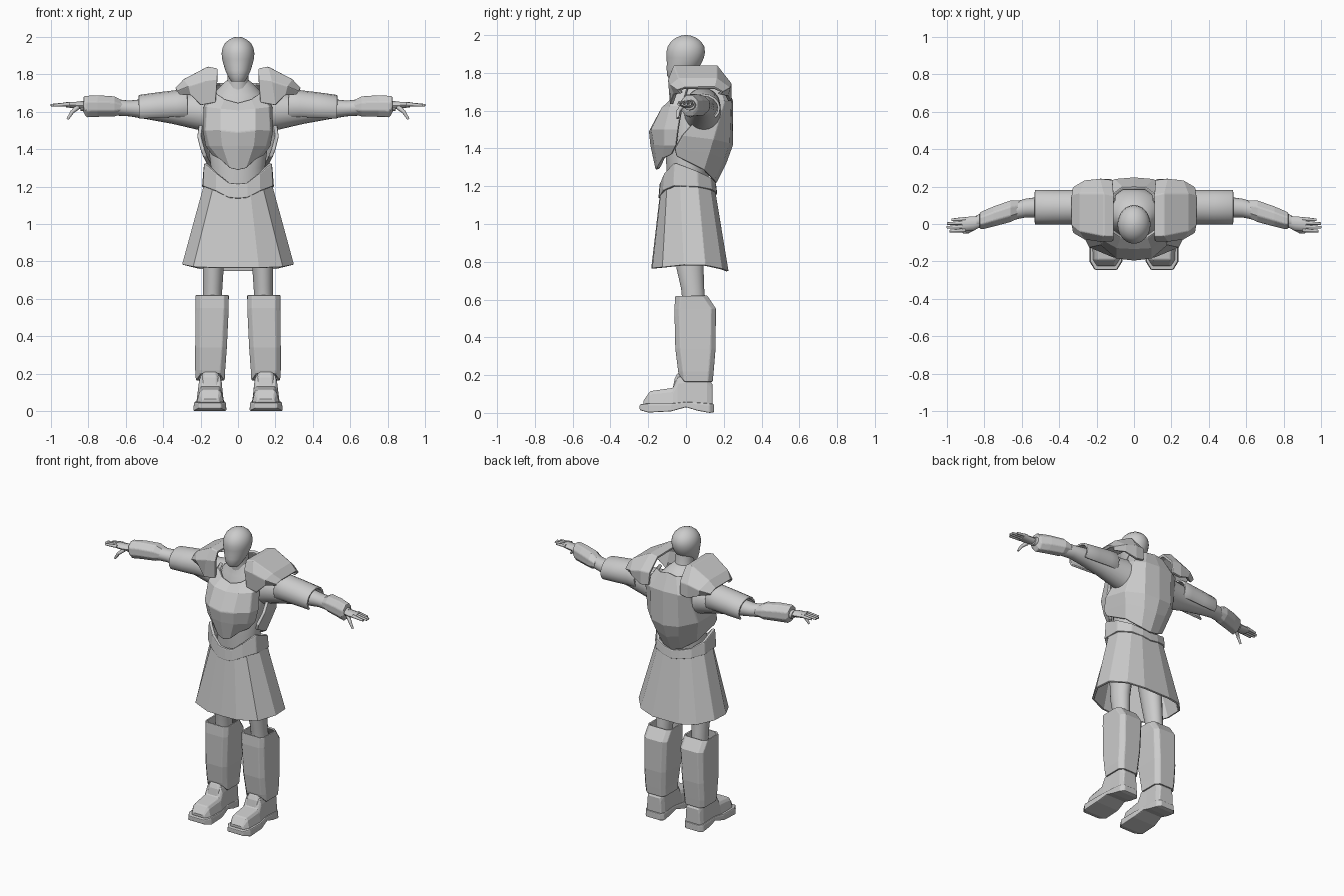
import bpy, bmesh, math
from mathutils import Vector


def finish(name, bm, mirror=False, thick=0, bevel=0, smooth=False, recalc=True):
    if recalc:
        bmesh.ops.recalc_face_normals(bm, faces=bm.faces[:])
    me = bpy.data.meshes.new(name)
    bm.to_mesh(me)
    bm.free()
    ob = bpy.data.objects.new(name, me)
    bpy.context.collection.objects.link(ob)
    if mirror:
        ob.modifiers.new("Mirror", 'MIRROR').use_axis = (True, False, False)
    if thick:
        m = ob.modifiers.new("Solidify", 'SOLIDIFY')
        m.thickness, m.offset = thick, 0
    if bevel:
        m = ob.modifiers.new("Bevel", 'BEVEL')
        m.width, m.segments, m.limit_method = bevel, 2, 'ANGLE'
        m.angle_limit = math.radians(35)
    if smooth:
        bpy.ops.object.select_all(action='DESELECT')
        ob.select_set(True)
        bpy.context.view_layer.objects.active = ob
        bpy.ops.object.shade_smooth_by_angle(angle=math.radians(45))
    return ob


def skin(name, rows, closed=True, caps=True, **kw):
    """Skin a list of point rows; closed rows make tubes, open rows make plates."""
    bm = bmesh.new()
    vs = [[bm.verts.new(p) for p in r] for r in rows]
    n = len(rows[0])
    for a, b in zip(vs, vs[1:]):
        for i in range(n if closed else n - 1):
            j = (i + 1) % n
            bm.faces.new((a[i], a[j], b[j], b[i]))
    if closed and caps:
        bm.faces.new(vs[0])
        bm.faces.new(vs[-1])
    return finish(name, bm, **kw)


def ring_z(z, cx, cy, rx, ry, n=24):
    return [(cx + rx * math.cos(t), cy + ry * math.sin(t), z)
            for t in (2 * math.pi * (i + .5) / n for i in range(n))]


def ring_x(x, cy, cz, ry, rz, n=20, a0=0, a1=360, full=True):
    k = n if full else n - 1
    return [(x, cy + ry * math.cos(t), cz + rz * math.sin(t))
            for t in (math.radians(a0 + (a1 - a0) * i / k) for i in range(n))]


def box_z(z, x0, x1, y0, y1, c):
    return [(x0 + c, y0, z), (x1 - c, y0, z), (x1, y0 + c, z), (x1, y1 - c, z),
            (x1 - c, y1, z), (x0 + c, y1, z), (x0, y1 - c, z), (x0, y0 + c, z)]


def slice_y(y, cx, w, wt, z0, z1):
    zm = z0 + (z1 - z0) * .75
    return [(cx - w, y, z0), (cx + w, y, z0), (cx + (w + wt) / 2, y, zm), (cx + wt, y, z1),
            (cx - wt, y, z1), (cx - (w + wt) / 2, y, zm)]


# head and neck
skin("head", [ring_z(z, 0, cy, rx, ry, 32) for z, cy, rx, ry in [
    (1.76, -.05, .033, .035), (1.785, -.04, .052, .06), (1.82, -.022, .068, .081),
    (1.85, -.01, .077, .092), (1.88, -.004, .085, .099), (1.91, -.002, .088, .103),
    (1.94, 0, .083, .097), (1.965, 0, .07, .081), (1.985, 0, .048, .056),
    (1.996, 0, .025, .03), (2.0, 0, .005, .006)]], smooth=True)
skin("neck", [ring_z(1.66, 0, .04, .075, .075), ring_z(1.74, 0, .02, .058, .06),
              ring_z(1.84, 0, .01, .056, .06)], smooth=True)

# undersuit torso
skin("torso", [ring_z(z, 0, cy, rx, ry) for z, cy, rx, ry in [
    (1.1, .01, .15, .1), (1.3, .01, .145, .115), (1.45, .03, .165, .14),
    (1.6, .06, .17, .14), (1.69, .06, .14, .11), (1.73, .05, .1, .085), (1.77, .03, .058, .06)]],
    smooth=True)

# chest plate
skin("chest_plate", [
    [(0, -.075, 1.64), (.07, -.065, 1.66), (.12, -.03, 1.70), (.13, .01, 1.72)],
    [(0, -.125, 1.60), (.09, -.12, 1.61), (.16, -.08, 1.62), (.175, -.02, 1.62)],
    [(0, -.185, 1.49), (.09, -.175, 1.5), (.165, -.11, 1.5), (.178, -.04, 1.5)],
    [(0, -.178, 1.42), (.08, -.16, 1.42), (.145, -.11, 1.42), (.165, -.05, 1.42)],
    [(0, -.15, 1.29), (.04, -.142, 1.30), (.09, -.115, 1.35), (.13, -.075, 1.37)]],
    closed=False, mirror=True, thick=.022, bevel=.006)

# back plate wrapping round the ribs
skin("back_plate", [
    [(0, .19, 1.76), (.06, .19, 1.75), (.1, .16, 1.75), (.12, .1, 1.75)],
    [(0, .238, 1.65), (.1, .23, 1.65), (.16, .2, 1.65), (.18, .14, 1.65)],
    [(0, .238, 1.42), (.1, .222, 1.43), (.185, .14, 1.45), (.208, -.02, 1.47)],
    [(0, .205, 1.33), (.08, .195, 1.35), (.165, .12, 1.38), (.19, -.06, 1.40)],
    [(0, .15, 1.22), (.06, .142, 1.235), (.14, .09, 1.29), (.175, -.05, 1.36)]],
    closed=False, mirror=True, thick=.022, bevel=.006)

# belt with pointed front
belt = [(0, -.135, 1.215, 1.135), (.05, -.132, 1.22, 1.14), (.115, -.112, 1.27, 1.175),
        (.178, -.06, 1.325, 1.2), (.182, .06, 1.28, 1.195), (.13, .13, 1.245, 1.18),
        (.06, .152, 1.225, 1.165), (0, .155, 1.215, 1.155)]
skin("belt", [[(x, y, b) for x, y, t, b in belt], [(x * .96, y * .95, t) for x, y, t, b in belt]],
     closed=False, mirror=True, thick=.022, bevel=.006)

# skirt with flat panels
hem = [(0, -.177, .765), (.11, -.172, .765), (.235, -.12, .77), (.292, -.01, .782),
       (.285, .1, .78), (.21, .185, .762), (.1, .218, .75), (0, .218, .75)]
waist = [(0, -.125), (.06, -.122), (.125, -.095), (.175, -.03), (.172, .06), (.12, .12),
         (.06, .142), (0, .142)]
skin("skirt", [[(x, y, 1.21) for x, y in waist], hem], closed=False, mirror=True,
     thick=.014, bevel=.003)

# legs
skin("leg", [ring_z(z, cx, cy, rx, ry, 20) for z, cx, cy, rx, ry in [
    (1.15, .09, .01, .075, .09), (.95, .115, .015, .068, .085), (.76, .132, .022, .056, .072),
    (.66, .135, .035, .052, .062), (.5, .14, .05, .05, .06), (.12, .15, .05, .045, .05)]],
    mirror=True, smooth=True)

# shin guards, cut higher above the boot tongue
shin = [box_z(z, *b) for z, *b in [
    (.62, .056, .22, -.05, .105, .022), (.55, .056, .22, -.055, .152, .022),
    (.34, .066, .222, -.05, .15, .022), (.22, .075, .222, -.035, .14, .022),
    (.165, .078, .218, -.03, .135, .022)]]
shin[-1][:2] = [(x, y, .2) for x, y, z in shin[-1][:2]]
skin("shin_guard", shin, caps=False, mirror=True, thick=.014, bevel=.005)

# boots
skin("sole", [slice_y(y, .15, w, w * .95, a, b) for y, w, a, b in [
    (-.245, .06, .015, .045), (-.2, .088, .002, .05), (-.08, .088, .008, .05),
    (0, .075, .03, .058), (.06, .075, .012, .055), (.125, .072, 0, .05), (.148, .05, .003, .048)]],
    mirror=True, bevel=.005)
skin("boot", [slice_y(y, .148, w, t, .045, b) for y, w, t, b in [
    (-.225, .05, .04, .065), (-.19, .073, .045, .115), (-.07, .075, .05, .132),
    (-.045, .072, .05, .19), (.02, .066, .055, .2), (.11, .066, .055, .2), (.14, .055, .045, .15)]],
    mirror=True, bevel=.006)
skin("boot_tongue", [box_z(.13, .098, .198, -.07, .02, .015), box_z(.18, .1, .195, -.06, .02, .015),
                     box_z(.21, .108, .188, -.045, .02, .015)], mirror=True, bevel=.005)

# arms
skin("arm", [ring_x(*r) for r in [
    (.1, .09, 1.585, .11, .12), (.2, .09, 1.6, .09, .1), (.35, .09, 1.61, .068, .075),
    (.5, .09, 1.615, .056, .053), (.58, .085, 1.617, .05, .042), (.7, .055, 1.627, .045, .045),
    (.84, .015, 1.63, .032, .026)]], mirror=True, smooth=True)

# upper arm guards, open underneath
skin("upper_arm_guard", [ring_x(x, .09, cz, .085, rz, 13, -42, 222, False) for x, cz, rz in [
    (.27, 1.63, .085), (.33, 1.628, .08), (.43, 1.62, .076), (.53, 1.612, .07)]],
    closed=False, mirror=True, thick=.014, bevel=.004, smooth=True)

# forearm guards
skin("forearm_guard", [ring_x(*r, n=8, a0=22.5, a1=382.5) for r in [
    (.61, .08, 1.622, .05, .035), (.66, .068, 1.628, .062, .058), (.75, .04, 1.63, .058, .062),
    (.81, .02, 1.627, .052, .062), (.825, .018, 1.64, .045, .046)]], mirror=True, bevel=.006)

# shoulder pads
skin("shoulder_pad", [
    [(.12, -.07, 1.65), (.2, -.075, 1.635), (.25, -.055, 1.69), (.31, -.02, 1.695)],
    [(.11, -.082, 1.77), (.18, -.085, 1.76), (.26, -.075, 1.735), (.322, -.04, 1.71)],
    [(.11, -.06, 1.822), (.16, -.06, 1.832), (.285, -.035, 1.765), (.328, 0, 1.72)],
    [(.11, .15, 1.818), (.16, .16, 1.832), (.285, .16, 1.765), (.328, .15, 1.72)],
    [(.115, .225, 1.74), (.18, .232, 1.74), (.26, .225, 1.72), (.322, .19, 1.70)],
    [(.12, .23, 1.66), (.18, .232, 1.65), (.25, .215, 1.68), (.31, .17, 1.69)]],
    closed=False, mirror=True, thick=.02, bevel=.006)

# hands: palm, four fingers and a thumb
skin("palm", [ring_x(*r, n=10) for r in [
    (.81, .015, 1.632, .028, .022), (.86, .003, 1.634, .038, .02), (.92, -.003, 1.637, .038, .014)]],
    mirror=True, smooth=True)


def finger(name, a, b, r):
    a, b = Vector(a), Vector(b)
    bm = bmesh.new()
    bmesh.ops.create_cone(bm, cap_ends=True, segments=8, radius1=r, radius2=r * .65,
                          depth=(b - a).length)
    rot = Vector((0, 0, 1)).rotation_difference(b - a).to_matrix()
    bmesh.ops.rotate(bm, verts=bm.verts, matrix=rot)
    bmesh.ops.translate(bm, verts=bm.verts, vec=(a + b) / 2)
    finish(name, bm, mirror=True, smooth=True)


for i, tip in enumerate((.985, 1.0, .998, .975)):
    y = -.033 + i * .02
    finger("finger_%d" % (i + 1), (.9, y, 1.64), (tip, y - .005, 1.634), .011)
finger("thumb", (.855, -.02, 1.625), (.89, -.042, 1.595), .014)
finger("thumb_tip", (.885, -.04, 1.6), (.91, -.045, 1.56), .011)
